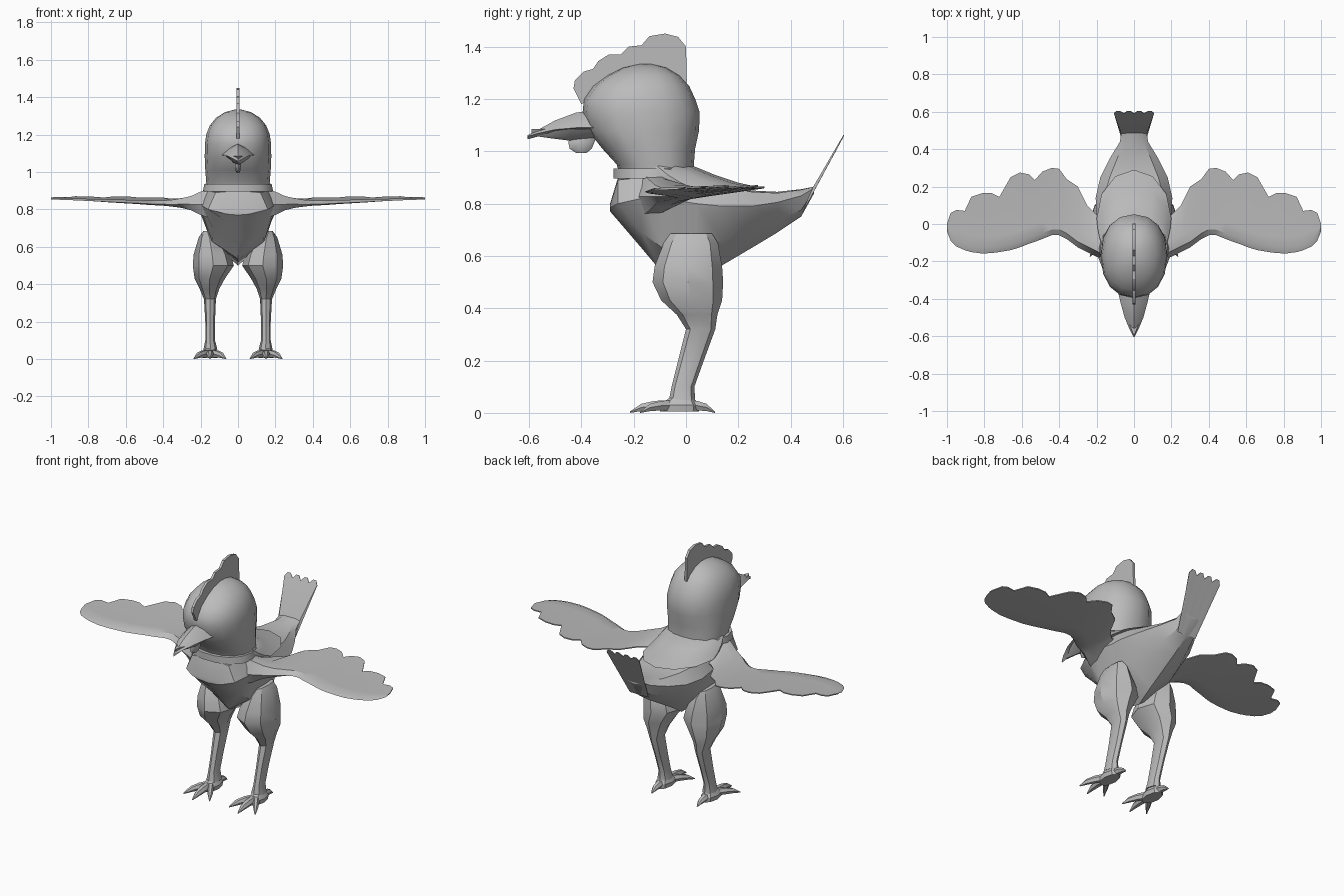
import bpy, bmesh, math

grey = bpy.data.materials.new("plain grey")
grey.diffuse_color = (0.5, 0.5, 0.5, 1)


def finish(name, bm, mirror=False, angle=32):
    bmesh.ops.remove_doubles(bm, verts=bm.verts, dist=0.0005)
    bmesh.ops.recalc_face_normals(bm, faces=bm.faces)
    me = bpy.data.meshes.new(name)
    bm.to_mesh(me)
    bm.free()
    me.materials.append(grey)
    ob = bpy.data.objects.new(name, me)
    bpy.context.collection.objects.link(ob)
    bpy.ops.object.select_all(action='DESELECT')
    ob.select_set(True)
    bpy.context.view_layer.objects.active = ob
    bpy.ops.object.shade_smooth_by_angle(angle=math.radians(angle))
    if mirror:
        ob.modifiers.new("mirror", 'MIRROR').use_mirror_merge = False
    return ob


def add_loft(bm, rings):
    """Skin closed rings of equal length and cap both ends."""
    rows = [[bm.verts.new(p) for p in ring] for ring in rings]
    n = len(rows[0])
    for a, b in zip(rows, rows[1:]):
        for i in range(n):
            j = (i + 1) % n
            bm.faces.new((a[i], a[j], b[j], b[i]))
    bm.faces.new(rows[0])
    bm.faces.new(rows[-1])


def loft(name, rings, **kw):
    bm = bmesh.new()
    add_loft(bm, rings)
    return finish(name, bm, **kw)


def oval(z, y0, y1, x0, x1, n, power=1.0):
    """Horizontal ring filling the given y and x range."""
    pts = []
    for i in range(n):
        a = math.tau * i / n
        c, s = math.cos(a), math.sin(a)
        c = math.copysign(abs(c) ** power, c)
        s = math.copysign(abs(s) ** power, s)
        pts.append(((x0 + x1) / 2 + c * (x1 - x0) / 2,
                    (y0 + y1) / 2 + s * (y1 - y0) / 2, z))
    return pts


# Body: sections along y (y, top z, shoulder x z, side x z, low x z, bottom z)
body = [
    (-0.29, 0.80, 0.07, 0.795, 0.10, 0.785, 0.06, 0.775, 0.77),
    (-0.26, 0.90, 0.12, 0.89, 0.16, 0.80, 0.09, 0.755, 0.735),
    (-0.17, 0.92, 0.16, 0.90, 0.195, 0.82, 0.13, 0.69, 0.63),
    (-0.09, 0.92, 0.17, 0.90, 0.205, 0.82, 0.14, 0.63, 0.535),
    (0.04, 0.91, 0.17, 0.88, 0.20, 0.80, 0.14, 0.62, 0.50),
    (0.14, 0.88, 0.16, 0.86, 0.205, 0.79, 0.14, 0.66, 0.565),
    (0.25, 0.85, 0.13, 0.845, 0.18, 0.79, 0.11, 0.69, 0.63),
    (0.35, 0.845, 0.09, 0.84, 0.13, 0.805, 0.085, 0.735, 0.69),
    (0.44, 0.855, 0.05, 0.853, 0.075, 0.83, 0.06, 0.775, 0.75),
    (0.49, 0.865, 0.04, 0.865, 0.068, 0.86, 0.06, 0.85, 0.84),
]
rings = []
for y, zt, wu, zu, ws, zs, wl, zl, zb in body:
    half = [(wu, zu), (ws, zs), (wl, zl)]
    ring = [(0, y, zt)] + [(x, y, z) for x, z in half] + [(0, y, zb)]
    ring += [(-x, y, z) for x, z in reversed(half)]
    rings.append(ring)
loft("body", rings)

# Tail: thin wedge fanning out to a notched tip
rings = []
for i in range(13):
    u = i / 6 - 1
    t = 1.0 if i % 3 else 0.9
    x_tip = u * (0.07 + 0.042 * t)
    rings.append([(u * 0.068, 0.485, 0.862), (u * 0.062, 0.44, 0.755),
                  (x_tip, 0.485 + 0.12 * t, 0.855 + 0.205 * t),
                  (x_tip, 0.482 + 0.12 * t, 0.858 + 0.205 * t)])
loft("tail", rings)

# Head
head = [(0.90, -0.25, 0.03, 0.165), (0.95, -0.265, 0.03, 0.17),
        (1.01, -0.32, 0.035, 0.175), (1.08, -0.375, 0.05, 0.178),
        (1.15, -0.395, 0.052, 0.177), (1.20, -0.39, 0.035, 0.17),
        (1.25, -0.355, 0.012, 0.15), (1.29, -0.30, -0.025, 0.117),
        (1.32, -0.24, -0.075, 0.07), (1.333, -0.18, -0.13, 0.02)]
loft("head", [oval(z, a, b, -w, w, 16, 0.9) for z, a, b, w in head])

# Collar band
loft("collar", [oval(z, -0.28, 0.02, -w, w, 14, 0.9)
                for z, w in ((0.895, 0.188), (0.935, 0.18))])

# Feather mantle falling over the back
mantle = [(0.86, -0.23, 0.29, 0.20), (0.88, -0.24, 0.20, 0.195),
          (0.91, -0.25, 0.11, 0.185), (0.943, -0.25, 0.03, 0.17)]
loft("mantle", [oval(z, a, b, -w, w, 12) for z, a, b, w in mantle])

# Comb: thin scalloped plate
outline = [(-0.40, 1.18), (-0.43, 1.24), (-0.425, 1.27), (-0.39, 1.305),
           (-0.355, 1.315), (-0.335, 1.345), (-0.295, 1.37), (-0.25, 1.37),
           (-0.22, 1.40), (-0.17, 1.405), (-0.14, 1.44), (-0.08, 1.45),
           (-0.03, 1.437), (0.0, 1.40), (0.003, 1.27), (-0.02, 1.20),
           (-0.10, 1.28), (-0.25, 1.28), (-0.36, 1.20)]
loft("comb", [[(x, y, z) for y, z in outline] for x in (-0.007, 0.007)])

# Beak: upper and lower halves running forward to the tip
upper = [(-0.35, 0.088, 1.155, 1.09), (-0.42, 0.072, 1.148, 1.09),
         (-0.50, 0.05, 1.118, 1.083), (-0.56, 0.025, 1.085, 1.07),
         (-0.605, 0.002, 1.062, 1.058)]
loft("upper_beak", [[(0, y, zt), (w * 0.5, y, zt * 0.65 + zb * 0.35), (w, y, zb),
                     (0, y, zb - 0.012), (-w, y, zb),
                     (-w * 0.5, y, zt * 0.65 + zb * 0.35)]
                    for y, w, zt, zb in upper])
lower = [(-0.34, 0.07, 1.05), (-0.44, 0.055, 1.04),
         (-0.52, 0.03, 1.05), (-0.59, 0.004, 1.06)]
loft("lower_beak", [[(w, y, 1.085), (w * 0.5, y, z + 0.01), (0, y, z),
                     (-w * 0.5, y, z + 0.01), (-w, y, 1.085)]
                    for y, w, z in lower])

# Wattle under the beak
loft("wattle", [oval(z, a, b, -w, w, 8) for z, a, b, w in
                ((0.994, -0.42, -0.38, 0.006), (1.01, -0.445, -0.36, 0.014),
                 (1.035, -0.45, -0.35, 0.016), (1.06, -0.44, -0.34, 0.012))])

# Wings: sections along x (x, leading y, trailing y, top z, bottom z)
wing = [(0.14, -0.20, 0.04, 0.915, 0.75), (0.20, -0.175, 0.05, 0.895, 0.77),
        (0.25, -0.15, 0.10, 0.872, 0.795), (0.30, -0.125, 0.20, 0.86, 0.808),
        (0.36, -0.08, 0.24, 0.85, 0.816), (0.40, -0.06, 0.295, 0.848, 0.82),
        (0.44, -0.06, 0.30, 0.848, 0.822), (0.49, -0.08, 0.28, 0.848, 0.825),
        (0.53, -0.095, 0.235, 0.85, 0.828), (0.56, -0.105, 0.265, 0.85, 0.83),
        (0.61, -0.125, 0.275, 0.852, 0.833), (0.66, -0.14, 0.25, 0.853, 0.836),
        (0.72, -0.15, 0.145, 0.855, 0.84), (0.76, -0.155, 0.165, 0.856, 0.843),
        (0.81, -0.158, 0.165, 0.857, 0.846), (0.87, -0.15, 0.145, 0.859, 0.85),
        (0.905, -0.14, 0.07, 0.86, 0.852), (0.95, -0.12, 0.075, 0.861, 0.854),
        (0.98, -0.09, 0.06, 0.861, 0.856), (1.0, -0.04, 0.0, 0.861, 0.858)]
rings = []
for x, y0, y1, zt, zb in wing:
    zm = (zt + zb) / 2
    y_rib = y0 + min(0.09, (y1 - y0) * 0.45)
    lift = max(0.0, y1) * 0.09
    rings.append([(x, y0, zm - 0.006), (x, y0 + 0.03, zt), (x, y_rib, zt),
                  (x, y1, zm + lift + 0.003), (x, y1, zm + lift - 0.003),
                  (x, y_rib, zb), (x, y0 + 0.03, zb)])
loft("wing", rings, mirror=True)

# Legs: thigh narrowing to the shank (z, y range, x range)
leg = [(0.685, -0.06, 0.10, 0.145, 0.185), (0.65, -0.085, 0.122, 0.095, 0.21),
       (0.56, -0.12, 0.138, 0.04, 0.237), (0.50, -0.128, 0.142, 0.022, 0.242),
       (0.43, -0.095, 0.138, 0.07, 0.232), (0.375, -0.035, 0.12, 0.10, 0.205),
       (0.32, 0.0, 0.112, 0.118, 0.182), (0.20, -0.03, 0.068, 0.123, 0.175),
       (0.10, -0.055, 0.032, 0.123, 0.175), (0.05, -0.065, 0.035, 0.11, 0.185)]
loft("leg", [oval(z, a, b, c, d, 8) for z, a, b, c, d in leg], mirror=True)

# Feet: palm with three front toes and one back toe
bm = bmesh.new()
add_loft(bm, [oval(z, a, b, 0.15 - w, 0.15 + w, 8) for z, a, b, w in
              ((0.01, -0.10, 0.05, 0.04), (0.035, -0.10, 0.05, 0.045),
               (0.062, -0.065, 0.03, 0.03))])
for dx, y0, y1 in ((0, -0.06, -0.215), (0.085, -0.04, -0.175),
                   (-0.085, -0.04, -0.175), (0, 0.0, 0.11)):
    rings = []
    for t, z, r in ((0, 0.035, 0.022), (0.4, 0.033, 0.021),
                    (0.72, 0.026, 0.016), (1, 0.008, 0.003)):
        rings.append([(0.15 + dx * t + r * math.cos(a), y0 + (y1 - y0) * t,
                       z + r * math.sin(a))
                      for a in (k * math.tau / 6 for k in range(6))])
    add_loft(bm, rings)
lowest = min(v.co.z for v in bm.verts)
for v in bm.verts:
    v.co.z -= lowest
finish("foot", bm, mirror=True)
